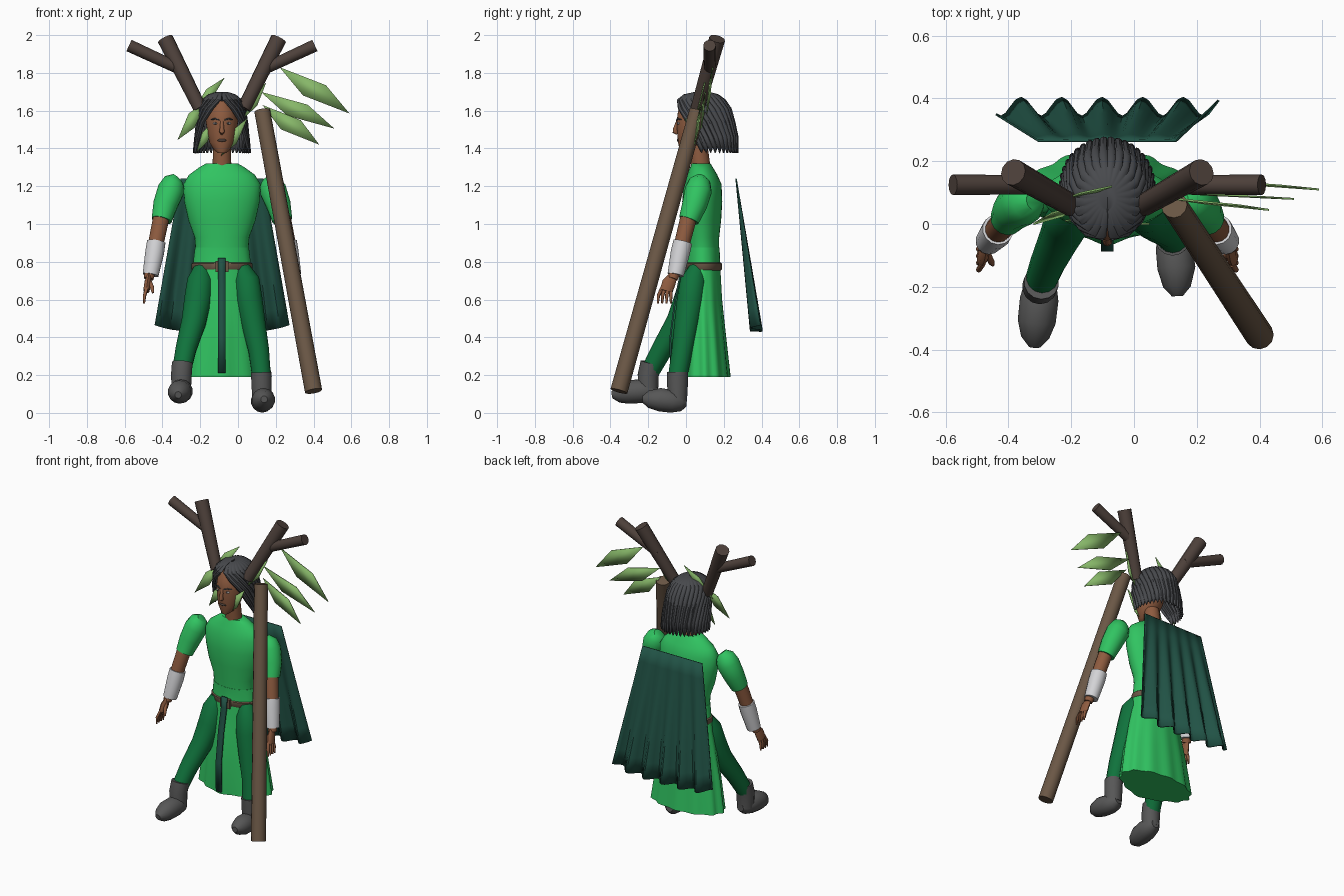
import bpy, bmesh, math
from mathutils import Vector

cube = bpy.data.objects.get("Cube")
if cube:
    bpy.data.objects.remove(cube)

CX = -0.085  # body centre line


def mat(name, r, g, b):
    m = bpy.data.materials.new(name)
    m.use_nodes = True
    m.diffuse_color = (r, g, b, 1)
    bsdf = next(n for n in m.node_tree.nodes if n.type == 'BSDF_PRINCIPLED')
    bsdf.inputs["Base Color"].default_value = (r, g, b, 1)
    bsdf.inputs["Roughness"].default_value = 0.8
    return m


GREEN = mat("tunic green", 0.03, 0.55, 0.12)
DARK = mat("trouser green", 0.005, 0.17, 0.045)
CAPE = mat("cape green", 0.015, 0.085, 0.06)
SKIN = mat("skin brown", 0.27, 0.105, 0.05)
HAIR = mat("hair grey", 0.065, 0.068, 0.075)
BOOT = mat("boot grey", 0.095, 0.095, 0.095)
BARK = mat("bark brown", 0.145, 0.095, 0.06)
HORN = mat("branch brown", 0.075, 0.052, 0.043)
LEAF = mat("leaf green", 0.24, 0.47, 0.14)
WHITE = mat("bracer white", 0.65, 0.65, 0.67)


def finish(name, bm, material, angle=45, thick=0):
    bmesh.ops.recalc_face_normals(bm, faces=bm.faces)
    me = bpy.data.meshes.new(name)
    bm.to_mesh(me)
    bm.free()
    me.materials.append(material)
    ob = bpy.data.objects.new(name, me)
    bpy.context.collection.objects.link(ob)
    bpy.ops.object.select_all(action='DESELECT')
    ob.select_set(True)
    bpy.context.view_layer.objects.active = ob
    bpy.ops.object.shade_smooth_by_angle(angle=math.radians(angle))
    if thick:
        mod = ob.modifiers.new("thickness", 'SOLIDIFY')
        mod.thickness = thick
        mod.offset = 0
    return ob


def skin(name, rings, material, wrap=True, caps=(True, True), angle=45, thick=0):
    """Bridge a list of point rings into one surface."""
    bm = bmesh.new()
    rows = [[bm.verts.new(p) for p in ring] for ring in rings]
    n = len(rows[0])
    for a, b in zip(rows, rows[1:]):
        for i in range(n if wrap else n - 1):
            j = (i + 1) % n
            bm.faces.new((a[i], a[j], b[j], b[i]))
    for use, row in zip(caps, (rows[0], rows[-1])):
        if use:
            bm.faces.new(row)
    return finish(name, bm, material, angle, thick)


def tube(name, pts, material, n=14, flat=1.0):
    """Round limb through (x, y, z, radius) points."""
    c = [Vector(p[:3]) for p in pts]
    rings = []
    for i, p in enumerate(pts):
        t = (c[min(i + 1, len(c) - 1)] - c[max(i - 1, 0)]).normalized()
        u = t.cross(Vector((1, 0, 0))).normalized()
        v = t.cross(u)
        rings.append([c[i] + p[3] * (u * math.cos(a) + v * flat * math.sin(a))
                      for a in (math.tau * k / n for k in range(n))])
    return skin(name, rings, material)


def body(name, rows, material, n=32, wave=12):
    """Upright loft of (z, rx, ry, cy, front point, ripple) rows."""
    rings = []
    for z, rx, ry, cy, point, ripple in rows:
        ring = []
        for k in range(n):
            a = math.tau * k / n
            f = 1 + ripple * math.cos(wave * a)
            ring.append((CX + rx * f * math.cos(a),
                         cy + ry * f * math.sin(a) - point * max(0, -math.sin(a)) ** 8, z))
        rings.append(ring)
    return skin(name, rings, material)


def blob(name, centre, size, material):
    bm = bmesh.new()
    bmesh.ops.create_uvsphere(bm, u_segments=12, v_segments=8, radius=1)
    bmesh.ops.scale(bm, vec=size, verts=bm.verts)
    bmesh.ops.translate(bm, vec=centre, verts=bm.verts)
    return finish(name, bm, material)


def box(name, centre, size, material):
    bm = bmesh.new()
    bmesh.ops.create_cube(bm, size=1)
    bmesh.ops.scale(bm, vec=size, verts=bm.verts)
    bmesh.ops.translate(bm, vec=centre, verts=bm.verts)
    return finish(name, bm, material, 20)


def side(s, *pts):
    """Points given as offsets from the centre line, placed on side s."""
    return [(CX + s * p[0],) + tuple(p[1:]) for p in pts]


# Torso, skirt, belt
body("tunic_top", [(0.86, .14, .088, .088, 0, 0), (0.93, .145, .09, .086, 0, 0),
                   (1.02, .178, .1, .086, 0, 0), (1.12, .2, .106, .086, 0, 0),
                   (1.21, .205, .1, .088, 0, 0), (1.26, .175, .08, .086, 0, 0),
                   (1.3, .12, .06, .082, 0, 0), (1.32, .085, .05, .08, 0, 0)], GREEN)
body("skirt", [(0.875, .143, .09, .088, 0, 0), (0.8, .152, .09, .09, 0, 0),
               (0.6, .185, .1, .09, .03, .01), (0.4, .225, .115, .095, .045, .025),
               (0.19, .255, .132, .1, .03, .035)], GREEN, 72)
body("belt", [(0.755, .157, .094, .092, 0, 0), (0.76, .162, .099, .092, 0, 0),
              (0.79, .162, .099, .092, 0, 0), (0.795, .155, .094, .092, 0, 0)], BARK)
box("buckle", (CX, -.01, .775), (.07, .02, .06), BARK)
drop = [(-.024, .82), (-.026, .75), (-.057, .6), (-.083, .4), (-.08, .21)]
skin("belt_strip", [[(CX - .02, y, z), (CX + .02, y, z)] for y, z in drop], CAPE,
     wrap=False, caps=(False, False), thick=.009)

# Legs and boots
tube("right_leg", [(-.19, .06, .765, .045), (-.2, .035, .7, .07), (-.212, .01, .6, .074),
                   (-.235, -.04, .48, .066), (-.275, -.125, .34, .056), (-.3, -.19, .22, .05)], DARK)
tube("left_leg", [(.02, .06, .765, .045), (.045, .04, .7, .07), (.058, .025, .6, .073),
                  (.08, .005, .48, .066), (.11, -.02, .33, .056), (.125, -.045, .19, .05)], DARK)
tube("right_boot_shaft", [(-.295, -.185, .265, .056), (-.3, -.2, .2, .056), (-.3, -.2, .11, .052)], BOOT)
tube("right_boot_foot", [(-.295, -.15, .115, .025), (-.297, -.18, .115, .05), (-.302, -.24, .115, .063),
                         (-.31, -.31, .11, .062), (-.315, -.36, .1, .046), (-.317, -.392, .095, .018)], BOOT)
tube("left_boot_shaft", [(.123, -.045, .215, .056), (.125, -.045, .15, .055), (.125, -.045, .06, .05)], BOOT)
tube("left_boot_foot", [(.122, .0, .06, .025), (.124, -.025, .057, .048), (.128, -.075, .061, .06),
                        (.135, -.14, .07, .062), (.137, -.2, .072, .045), (.138, -.23, .072, .018)], BOOT)

# Arms
for s, tag in ((-1, "right"), (1, "left")):
    tube(tag + "_sleeve", side(s, (.235, .075, 1.245, .03), (.252, .072, 1.225, .058), (.27, .066, 1.18, .072),
                               (.3, .045, 1.1, .066), (.32, .015, 1.02, .054)), GREEN)
    tube(tag + "_forearm", side(s, (.318, .018, 1.05, .044), (.345, -.015, .92, .042),
                                (.37, -.04, .8, .036), (.388, -.07, .71, .026)), SKIN)
    tube(tag + "_bracer", side(s, (.348, -.017, .905, .05), (.356, -.03, .85, .051),
                               (.378, -.055, .73, .043)), WHITE)
    tube(tag + "_palm", side(s, (.386, -.068, .725, .024), (.393, -.09, .69, .036),
                             (.4, -.105, .645, .034)), SKIN, 10, .5)
    for k in range(4):
        y = -.08 - .016 * k
        tube(f"{tag}_finger_{k + 1}", side(s, (.398, y, .66, .01), (.41, y - .006 * k, .62, .009),
                                           (.412, y - .007 * k, .58, .005)), SKIN, 8)
    tube(tag + "_thumb", side(s, (.385, -.09, .7, .012), (.37, -.12, .665, .011),
                              (.365, -.13, .635, .006)), SKIN, 8)

# Neck, head and face
tube("neck", [(CX, .08, 1.28, .052), (CX, .065, 1.43, .047)], SKIN)
body("head", [(1.375, .02, .018, -.012, 0, 0), (1.39, .04, .04, .006, 0, 0), (1.43, .066, .07, .028, 0, 0),
              (1.48, .078, .088, .042, 0, 0), (1.54, .085, .1, .05, 0, 0),
              (1.6, .08, .1, .058, 0, 0), (1.65, .05, .07, .06, 0, 0)], SKIN)
tube("nose", [(CX, -.044, 1.545, .008), (CX, -.056, 1.505, .012), (CX, -.057, 1.488, .015),
              (CX, -.045, 1.478, .008)], SKIN, 10)
blob("mouth", (CX, -.04, 1.443), (.024, .009, .008), HORN)
for s, tag in ((-1, "right"), (1, "left")):
    blob(tag + "_eye", (CX + s * .034, -.038, 1.533), (.014, .008, .006), WHITE)
    blob(tag + "_pupil", (CX + s * .033, -.043, 1.533), (.006, .005, .006), HAIR)
    brow = tube(tag + "_brow", side(s, (.014, -.049, 1.55, .004), (.036, -.043, 1.558, .005),
                                    (.058, -.026, 1.552, .003)), HAIR, 6)

# Hair: grooved bob, open over the face
locks = [(1.692, .03, .04, .085, .0), (1.68, .07, .09, .08, .02), (1.655, .1, .125, .08, .08),
         (1.61, .122, .146, .09, .45), (1.54, .132, .155, .1, .85),
         (1.46, .14, .16, .112, 1.1), (1.39, .148, .152, .12, 1.25)]
cols, rings = 96, []
for r, (z, rx, ry, cy, gap) in enumerate(locks):
    ring = []
    for k in range(cols + 1):
        a = gap + (math.tau - 2 * gap) * k / cols
        f = 1 - (.07, .015, 0, .015)[k % 4] * min(1, r / 2)
        dz = (.02, 0, -.015, 0)[k % 4] if r == len(locks) - 1 else 0
        ring.append((CX + rx * f * math.sin(a), cy - ry * f * math.cos(a), z + dz))
    rings.append(ring)
skin("hair", rings, HAIR, wrap=False, caps=(True, False), angle=35, thick=.014)

# Cape: pleats open out toward the hem
rings = []
for r in range(9):
    t = r / 8
    ring = []
    for k in range(45):
        w = k / 22 - 1
        fold = math.cos(math.pi * 5.5 * (w + 1) + 2.4)
        ring.append((CX + w * (.22 + .135 * t), .265 + t * (.107 + .03 * fold),
                     1.24 - t * (.81 - .035 * abs(w) ** 4)))
    rings.append(ring)
skin("cape", rings, CAPE, wrap=False, caps=(False, False), thick=.007)

# Staff and antler branches
tube("staff", [(.128, .06, 1.6, .042), (.4, -.355, .115, .046)], BARK, 12)
for s, tag in ((-1, "right"), (1, "left")):
    tube(tag + "_antler", side(s, (.115, .06, 1.61, .036), (.3, .165, 1.98, .043)), HORN, 12)
    tube(tag + "_antler_branch", side(s, (.2, .125, 1.81, .03), (.492, .125, 1.945, .033)), HORN, 12)

# Leaves: thin diamonds from base to tip
leaves = [((.22, .14, 1.83), (.59, .11, 1.585), .056), ((.12, .1, 1.7), (.51, .08, 1.505), .05),
          ((.13, .08, 1.63), (.43, .045, 1.42), .05), ((-.07, .12, 1.775), (-.25, .07, 1.58), .03),
          ((-.17, .06, 1.65), (-.32, .0, 1.445), .035), ((-.13, .02, 1.54), (-.22, .01, 1.38), .025),
          ((.05, .0, 1.56), (-.09, .0, 1.36), .03), ((.15, .1, 1.75), (.03, .05, 1.56), .025)]
for i, (a, b, w) in enumerate(leaves):
    a, b = Vector(a), Vector(b)
    out = (b - a).cross(Vector((0, 1, 0))).normalized() * w
    mid = (a + b) / 2
    bm = bmesh.new()
    bm.faces.new([bm.verts.new(p) for p in (a, mid + out + (b - a) * .08, b, mid - out - (b - a) * .08)])
    finish(f"leaf_{i + 1}", bm, LEAF, 20, .006)
